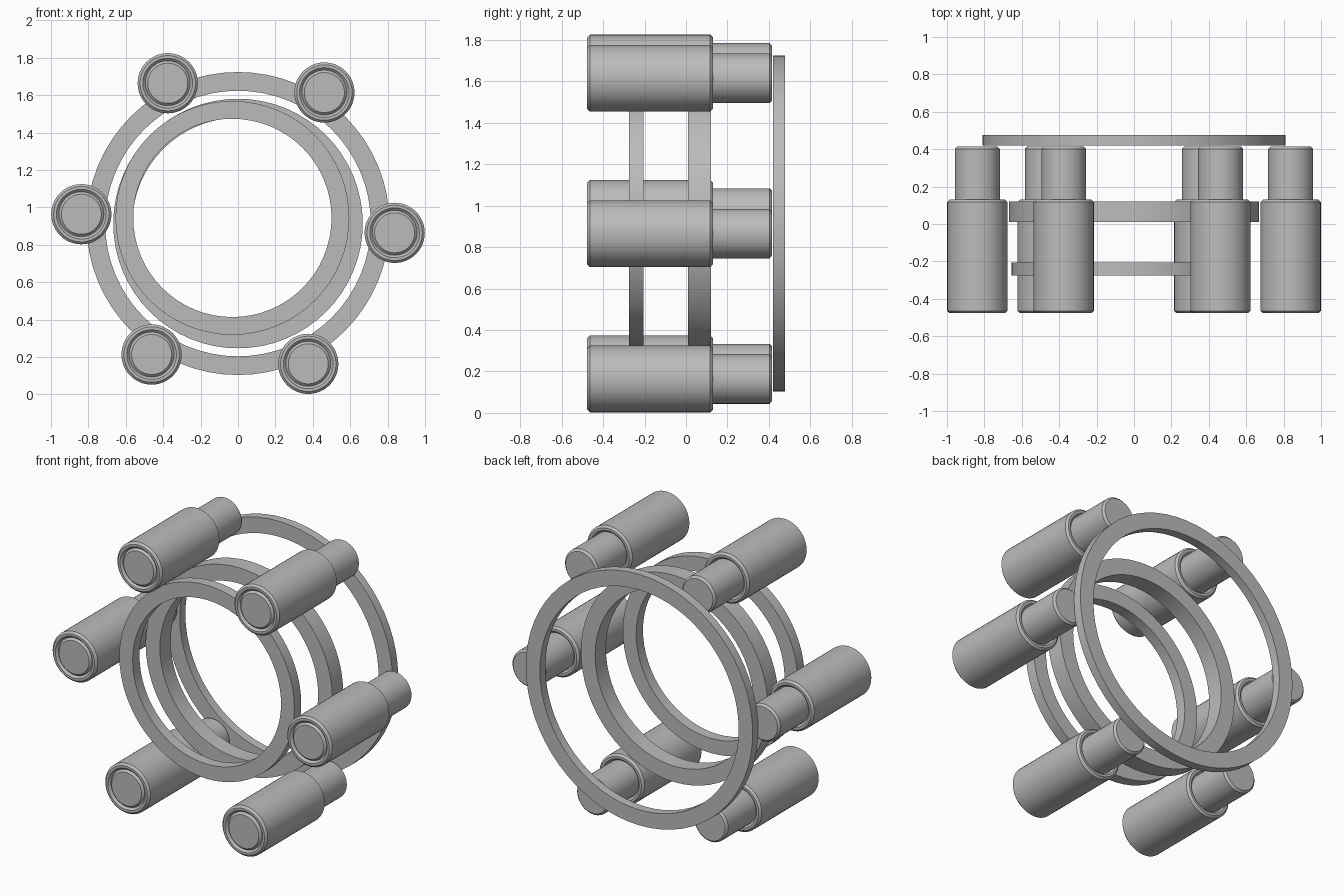
import bpy, bmesh
from math import cos, sin, pi, radians

if "Cube" in bpy.data.objects:
    bpy.data.objects.remove(bpy.data.objects["Cube"], do_unlink=True)

grey = bpy.data.materials.new("plain grey")
grey.use_nodes = True
colour = (0.5, 0.5, 0.5, 1)
grey.diffuse_color = colour
grey.node_tree.nodes["Principled BSDF"].inputs["Base Color"].default_value = colour

CENTRE_Z = 0.914


def lathe(name, profile, x, z, sides, closed):
    """Revolve (radius, y) points about the y axis; open profiles get capped ends."""
    bm = bmesh.new()
    loops = []
    for r, y in profile:
        loops.append([bm.verts.new((r * cos(2 * pi * i / sides), y, r * sin(2 * pi * i / sides)))
                      for i in range(sides)])
    pairs = list(zip(loops, loops[1:]))
    if closed:
        pairs.append((loops[-1], loops[0]))
    else:
        bm.faces.new(loops[0])
        bm.faces.new(loops[-1])
    for a, b in pairs:
        for i in range(sides):
            j = (i + 1) % sides
            bm.faces.new((a[i], a[j], b[j], b[i]))
    bmesh.ops.recalc_face_normals(bm, faces=bm.faces[:])
    mesh = bpy.data.meshes.new(name)
    bm.to_mesh(mesh)
    bm.free()
    mesh.materials.append(grey)
    ob = bpy.data.objects.new(name, mesh)
    ob.location = (x, 0, z)
    bpy.context.collection.objects.link(ob)
    bpy.ops.object.select_all(action="DESELECT")
    ob.select_set(True)
    bpy.context.view_layer.objects.active = ob
    bpy.ops.object.shade_smooth_by_angle(angle=radians(30))


def ring(name, outer, inner, y0, y1, x=0, z=CENTRE_Z):
    lathe(name, [(outer, y0), (outer, y1), (inner, y1), (inner, y0)], x, z, 64, True)


# Three flat rings, the front one slightly off centre
ring("back_ring", 0.81, 0.71, 0.42, 0.477)
ring("middle_ring", 0.667, 0.565, 0.01, 0.12)
ring("front_ring", 0.625, 0.53, -0.275, -0.205, -0.03, CENTRE_Z + 0.03)

# Six chamfered sleeves, each with a rod running through it
FRONT, SLEEVE_END, ROD_END = -0.477, 0.13, 0.415
SLEEVE, ROD, C = 0.161, 0.12, 0.013
for n in range(6):
    a = radians(60 * n - 3.4)
    x, z = 0.839 * cos(a), CENTRE_Z + 0.839 * sin(a)
    lathe(f"sleeve_{n + 1}", [
        (SLEEVE - C, FRONT), (SLEEVE, FRONT + C),
        (SLEEVE, SLEEVE_END - C), (SLEEVE - C, SLEEVE_END),
        (ROD + C, SLEEVE_END), (ROD, SLEEVE_END - C),
        (ROD, FRONT + C), (ROD + C, FRONT)], x, z, 48, True)
    lathe(f"rod_{n + 1}", [
        (ROD - C, FRONT), (ROD, FRONT + C),
        (ROD, ROD_END - C), (ROD - C, ROD_END)], x, z, 48, False)
